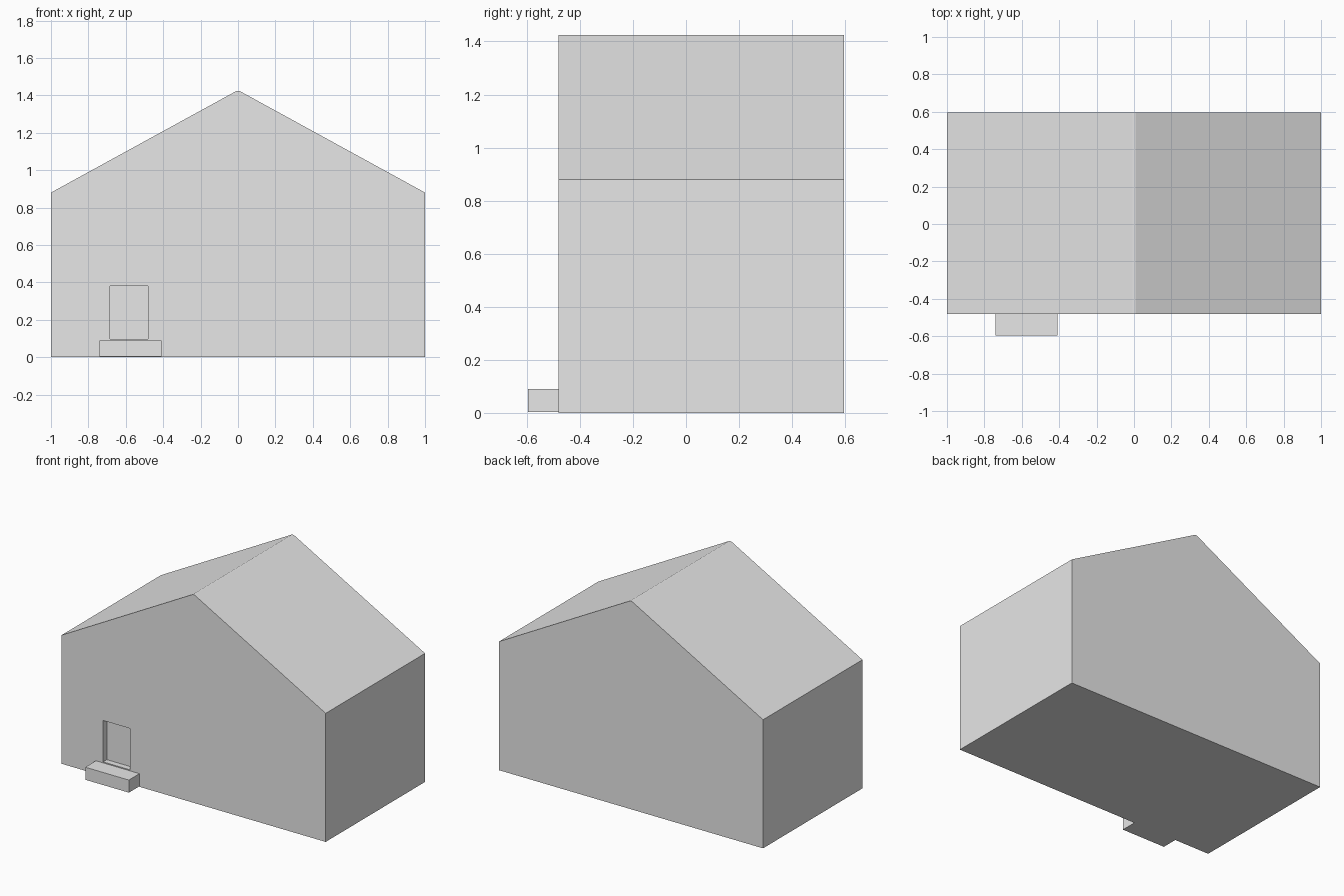
import bpy
import bmesh
from mathutils import Vector

if "Cube" in bpy.data.objects:
    bpy.data.objects.remove(bpy.data.objects["Cube"], do_unlink=True)

# One plain grey for everything
GREY = (0.8, 0.8, 0.8, 1.0)
grey = bpy.data.materials.new("plain_grey")
grey.use_nodes = True
grey.diffuse_color = GREY
grey.node_tree.nodes["Principled BSDF"].inputs["Base Color"].default_value = GREY

FRONT, BACK = -0.48, 0.595


def extrude_profile(name, points, y0, y1):
    """Make a solid from an x-z outline, running from y0 to y1."""
    bm = bmesh.new()
    face = bm.faces.new([bm.verts.new((x, y0, z)) for x, z in points])
    result = bmesh.ops.extrude_face_region(bm, geom=[face])
    moved = [v for v in result["geom"] if isinstance(v, bmesh.types.BMVert)]
    bmesh.ops.translate(bm, verts=moved, vec=Vector((0, y1 - y0, 0)))
    bmesh.ops.recalc_face_normals(bm, faces=bm.faces)
    mesh = bpy.data.meshes.new(name)
    bm.to_mesh(mesh)
    bm.free()
    mesh.materials.append(grey)
    obj = bpy.data.objects.new(name, mesh)
    bpy.context.collection.objects.link(obj)
    return obj


def box(name, x0, x1, y0, y1, z0, z1):
    return extrude_profile(name, [(x0, z0), (x1, z0), (x1, z1), (x0, z1)], y0, y1)


# Gabled house body with a narrow flat ridge
half = [(1.0, 0.0), (1.0, 0.88), (0.007, 1.424)]
outline = half + [(-x, z) for x, z in reversed(half)]
house = extrude_profile("house_body", outline, FRONT, BACK)

# Shallow door recess cut into the front wall
cutter = box("door_cutter", -0.685, -0.48, FRONT - 0.1, FRONT + 0.04, 0.097, 0.38)
cutter.hide_render = True
cutter.hide_set(True)
cut = house.modifiers.new("door_recess", "BOOLEAN")
cut.operation = "DIFFERENCE"
cut.solver = "EXACT"
cut.object = cutter

# Bake the cut so the helper can go
depsgraph = bpy.context.evaluated_depsgraph_get()
baked = bpy.data.meshes.new_from_object(house.evaluated_get(depsgraph))
house.modifiers.clear()
house.data = baked
bpy.data.objects.remove(cutter, do_unlink=True)

# Door step
box("door_step", -0.74, -0.41, -0.595, FRONT, 0.004, 0.09)
